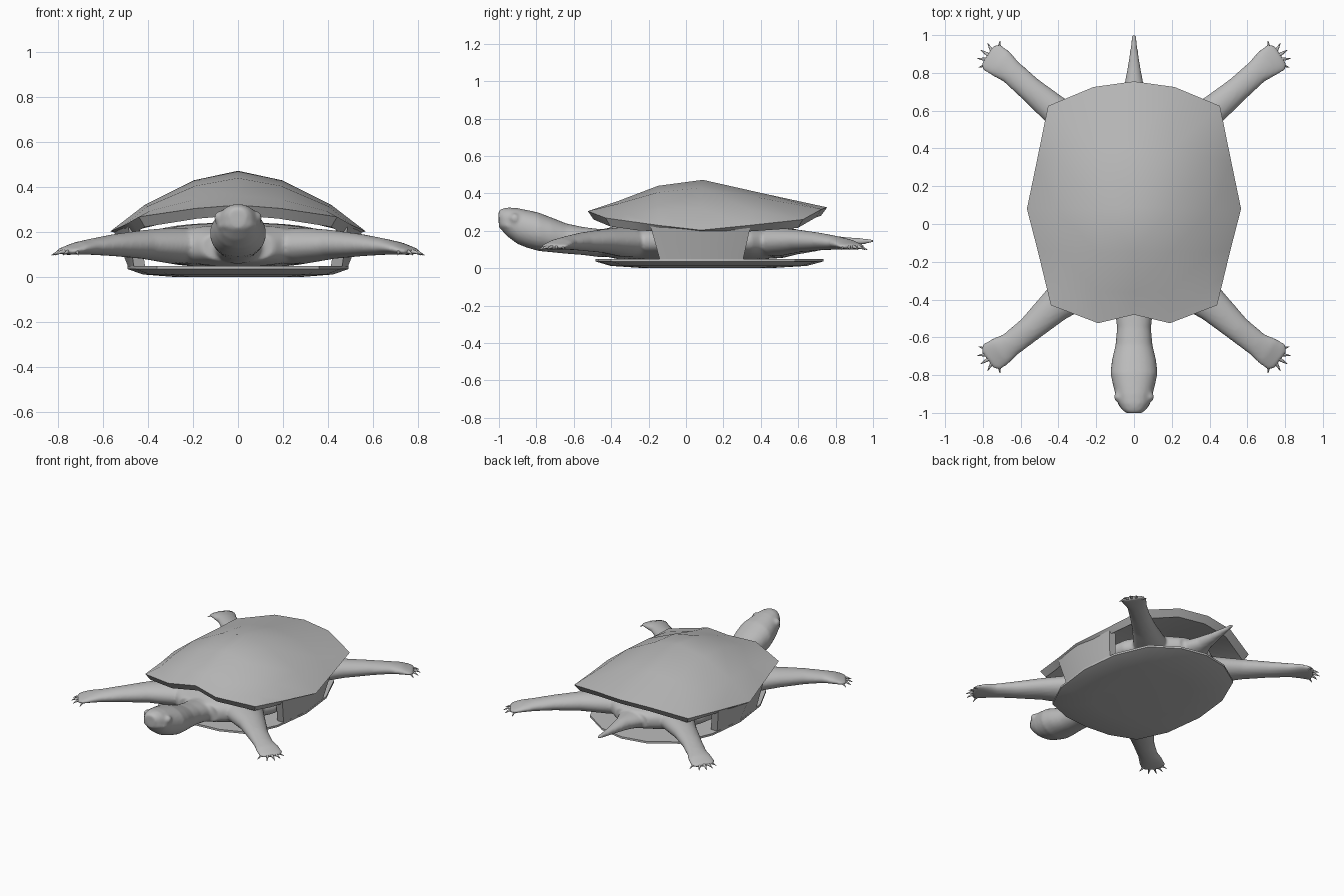
import bpy, bmesh, math
from mathutils import Vector, Matrix

if "Cube" in bpy.data.objects:
    bpy.data.objects.remove(bpy.data.objects["Cube"])

skin = bpy.data.materials.new("plain_grey")
skin.diffuse_color = (0.5, 0.5, 0.5, 1)
skin.use_nodes = True
skin.node_tree.nodes["Principled BSDF"].inputs["Base Color"].default_value = skin.diffuse_color


def finish(name, bm, angle=30):
    bmesh.ops.remove_doubles(bm, verts=bm.verts, dist=1e-4)
    bmesh.ops.recalc_face_normals(bm, faces=bm.faces)
    me = bpy.data.meshes.new(name)
    bm.to_mesh(me)
    bm.free()
    ob = bpy.data.objects.new(name, me)
    bpy.context.collection.objects.link(ob)
    me.materials.append(skin)
    bpy.ops.object.select_all(action='DESELECT')
    ob.select_set(True)
    bpy.context.view_layer.objects.active = ob
    bpy.ops.object.shade_smooth_by_angle(angle=math.radians(angle))
    return ob


def loft(bm, sections, n=20, power=1.0):
    """Closed tube through (x, y, z, half width, half height); power < 1 squares the section."""
    pts = [Vector(s[:3]) for s in sections]

    def sq(v):
        return math.copysign(abs(v) ** power, v)
    rings = []
    for i, s in enumerate(sections):
        t = pts[min(i + 1, len(pts) - 1)] - pts[max(i - 1, 0)]
        side = Vector((-t.y, t.x, 0)).normalized()
        rings.append([bm.verts.new(pts[i] + side * s[3] * sq(math.cos(a)) + Vector((0, 0, s[4] * sq(math.sin(a)))))
                      for a in (2 * math.pi * k / n for k in range(n))])
    for a, b in zip(rings, rings[1:]):
        for k in range(n):
            bm.faces.new((a[k], a[(k + 1) % n], b[(k + 1) % n], b[k]))
    bm.faces.new(rings[0])
    bm.faces.new(rings[-1])


# Upper shell: half grid of columns from the ridge out to the side corner
cols = [
    [(0, -.48, .32), (0, -.36, .36), (0, -.15, .44), (0, .09, .472), (0, .41, .40), (0, .755, .325)],
    [(.19, -.525, .305), (.19, -.36, .345), (.19, -.15, .405), (.195, .08, .43), (.2, .4, .375), (.215, .725, .315)],
    [(.44, -.43, .268), (.39, -.33, .295), (.40, -.15, .315), (.415, .08, .32), (.405, .35, .31), (.455, .625, .26)],
    [(.44, -.43, .268), (.475, -.285, .248), (.51, -.14, .228), (.567, .08, .203), (.515, .33, .228), (.455, .625, .26)],
]
bm = bmesh.new()


def under(p):
    x, y, z = p
    return (x * .94, .08 + (y - .08) * .95, max(z - .045, .195))


for s in (1, -1):
    top = [[bm.verts.new((x * s, y, z)) for x, y, z in c] for c in cols]
    low = [[bm.verts.new((q[0] * s, q[1], q[2])) for q in map(under, c)] for c in cols]
    for g in (top, low):
        for a, b in zip(g, g[1:]):
            for i in range(5):
                bm.faces.new((a[i], a[i + 1], b[i + 1], b[i]))
    # rim joining the dome to the underside
    rim = [[g[0][0], g[1][0], *g[3], g[1][5], g[0][5]] for g in (top, low)]
    for i in range(len(rim[0]) - 1):
        bm.faces.new((rim[0][i], rim[0][i + 1], rim[1][i + 1], rim[1][i]))
bmesh.ops.dissolve_degenerate(bm, dist=1e-4, edges=bm.edges)
finish("upper_shell", bm, 35)

# Lower shell: a shallow plate with a sloped underside
half = [(0, -.485), (.18, -.47), (.36, -.40), (.455, -.2), (.49, .08), (.46, .35), (.36, .58), (.18, .70), (0, .735)]
outline = half + [(-x, y) for x, y in half[-2:0:-1]]
bm = bmesh.new()
rings = [[bm.verts.new((x * k, .1 + (y - .1) * k, z)) for x, y in outline]
         for k, z in ((1, .05), (1, .036), (.86, .012), (.55, 0))]
n = len(outline)
for a, b in zip(rings, rings[1:]):
    for i in range(n):
        bm.faces.new((a[i], a[(i + 1) % n], b[(i + 1) % n], b[i]))
bm.faces.new(rings[0])
bm.faces.new(rings[-1])
finish("lower_shell", bm, 20)

# Side walls joining the two shells
for s, name in ((1, "right_shell_wall"), (-1, "left_shell_wall")):
    bm = bmesh.new()
    rows = []
    for yt, yb, xt, xb, zt in ((-.19, -.14, .487, .462, .225), (.08, .08, .55, .487, .202), (.345, .305, .5, .462, .225)):
        rows.append([bm.verts.new((s * x, y, z)) for x, y, z in
                     ((xt, yt, zt), (xb, yb, .045), (xb - .05, yb, .045), (xt - .05, yt, zt))])
    for a, b in zip(rows, rows[1:]):
        for k in range(4):
            bm.faces.new((a[k], a[(k + 1) % 4], b[(k + 1) % 4], b[k]))
    bm.faces.new(rows[0])
    bm.faces.new(rows[-1])
    finish(name, bm, 20)

# Body: torso, neck with head, tail and four legs, fused into one skin
bm = bmesh.new()
loft(bm, [(0, -.45, .135, .16, .07), (0, -.36, .14, .29, .092), (0, -.15, .142, .41, .098), (0, .1, .142, .44, .1),
          (0, .35, .142, .39, .098), (0, .52, .14, .27, .085), (0, .62, .14, .13, .06)], 32, .8)
loft(bm, [(0, -1.002, .272, .038, .034), (0, -.985, .26, .062, .058), (0, -.95, .245, .084, .08),
          (0, -.9, .225, .1, .096), (0, -.85, .21, .112, .101), (0, -.79, .195, .125, .103), (0, -.72, .178, .117, .093),
          (0, -.64, .158, .098, .081), (0, -.55, .145, .09, .075), (0, -.47, .135, .1, .075), (0, -.35, .135, .17, .075)],
     24, .92)
loft(bm, [(0, .5, .135, .2, .065), (0, .62, .135, .1, .058), (0, .72, .14, .055, .045), (0, .82, .14, .036, .03),
          (0, .91, .142, .022, .02), (0, 1.005, .146, .01, .01)])
# upper beak and brow bulges
loft(bm, [(0, -.88, .225, .1, .03), (0, -.95, .225, .09, .026), (0, -.985, .235, .065, .03), (0, -1.0, .245, .035, .03)])
for s in (1, -1):
    bmesh.ops.create_uvsphere(bm, u_segments=12, v_segments=8, radius=.028,
                              matrix=Matrix.Translation((s * .08, -.915, .265)))
legs = {
    "front": [(.1, -.19, .14, .15, .08), (.3, -.335, .14, .12, .08), (.42, -.435, .145, .09, .064),
              (.55, -.555, .142, .07, .049), (.65, -.635, .135, .066, .036), (.71, -.675, .128, .08, .028),
              (.755, -.705, .117, .084, .018), (.775, -.72, .113, .06, .013)],
    "rear": [(.1, .36, .14, .14, .08), (.28, .49, .14, .11, .077), (.42, .605, .145, .08, .06),
             (.55, .715, .142, .067, .047), (.65, .805, .135, .066, .036), (.71, .853, .128, .08, .028),
             (.755, .885, .117, .084, .018), (.775, .898, .113, .06, .013)],
}
for path in legs.values():
    for s in (1, -1):
        loft(bm, [(x * s, y, z, w, h) for x, y, z, w, h in path])
body = finish("body", bm, 60)
mod = body.modifiers.new("fuse", 'REMESH')
mod.mode = 'VOXEL'
mod.voxel_size = .01
mod.use_smooth_shade = True
mod = body.modifiers.new("soften", 'SMOOTH')
mod.factor = .5
mod.iterations = 5

# Claws: five slender cones fanned around each foot
for leg, sy, cy in (("front", -1, -.685), ("rear", 1, .865)):
    for s, side in ((1, "right"), (-1, "left")):
        bm = bmesh.new()
        for deg in (-20, 6, 32, 60, 97):
            a = math.radians(deg)
            d = Vector((math.cos(a), math.sin(a) * sy, 0))
            c = Vector((.722, cy, 0))
            root = c + d * .045 + Vector((0, 0, .116))
            tip = c + d * .106 + Vector((0, 0, .098))
            mid = root.lerp(tip, .55) + Vector((0, 0, .005))
            loft(bm, [(p.x * s, p.y, p.z, r, r) for p, r in ((root, .012), (mid, .0075), (tip, .0015))], 8)
        finish(f"{leg}_{side}_claws", bm, 50)
